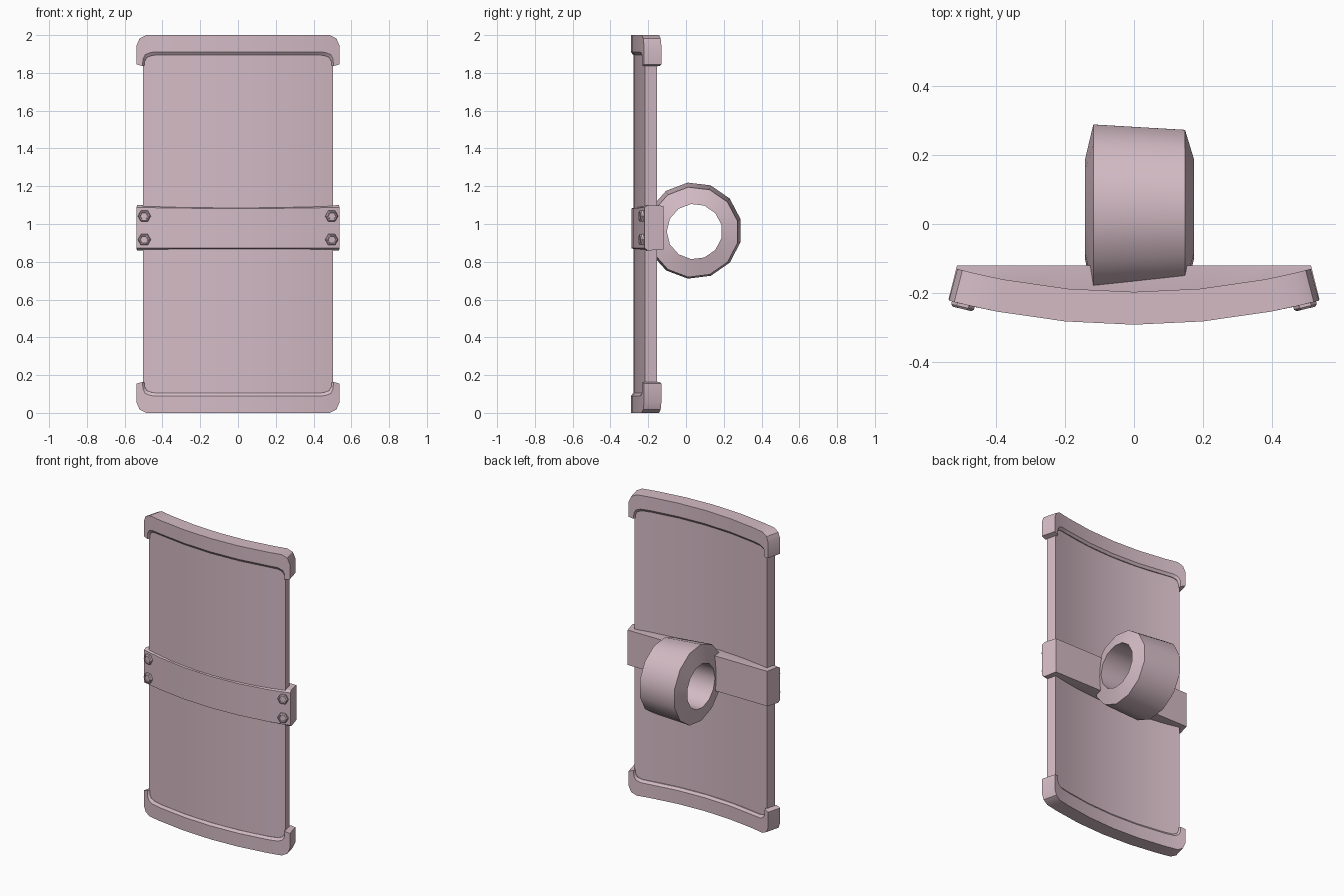
import bpy, bmesh, math
from mathutils import Matrix, Vector

if "Cube" in bpy.data.objects:
    bpy.data.objects.remove(bpy.data.objects["Cube"])

R, FRONT = 2.1, -0.292          # radius of the curved front and its foremost y

mat = bpy.data.materials.new("dusty pink")
mat.diffuse_color = (0.66, 0.50, 0.56, 1)
mat.use_nodes = True
mat.node_tree.nodes["Principled BSDF"].inputs["Base Color"].default_value = mat.diffuse_color


def bend(u, d, z):
    """u = distance along the curved front, d = depth behind it."""
    a = u / R
    return Vector(((R - d) * math.sin(a), FRONT + R - (R - d) * math.cos(a), z))


def finish(name, bm, smooth=True):
    bmesh.ops.recalc_face_normals(bm, faces=bm.faces)
    me = bpy.data.meshes.new(name)
    bm.to_mesh(me)
    bm.free()
    ob = bpy.data.objects.new(name, me)
    bpy.context.collection.objects.link(ob)
    me.materials.append(mat)
    if smooth:
        bpy.ops.object.select_all(action='DESELECT')
        ob.select_set(True)
        bpy.context.view_layer.objects.active = ob
        bpy.ops.object.shade_smooth_by_angle(angle=math.radians(30))
    return ob


def loft(name, sections, closed=False, smooth=True):
    """Skin a list of closed cross-sections; cap the ends unless closed."""
    bm = bmesh.new()
    rows = [[bm.verts.new(p) for p in s] for s in sections]
    n = len(rows[0])
    pairs = list(zip(rows, rows[1:])) + ([(rows[-1], rows[0])] if closed else [])
    for a, b in pairs:
        for i in range(n):
            j = (i + 1) % n
            bm.faces.new((a[i], a[j], b[j], b[i]))
    if not closed:
        bm.faces.new(rows[0])
        bm.faces.new(rows[-1])
    return finish(name, bm, smooth)


# curved plate
us = [-0.51 + 1.02 * i / 10 for i in range(11)]
loft("shield_plate", [[bend(u, 0.014, 0.04), bend(u, 0.078, 0.04),
                       bend(u, 0.078, 1.96), bend(u, 0.014, 1.96)] for u in us])

# end caps: outer (u, z) and inner (u, z) for the right half, mirrored
half = [((0.0, 0.0), (0.0, 0.105)), ((0.2, 0.0), (0.2, 0.105)),
        ((0.4, 0.0), (0.4, 0.105)), ((0.49, 0.0), (0.46, 0.107)),
        ((0.527, 0.018), (0.49, 0.118)), ((0.543, 0.055), (0.502, 0.138)),
        ((0.543, 0.155), (0.505, 0.165))]
path = [((-o[0], o[1]), (-i[0], i[1])) for o, i in reversed(half[1:])] + half
for name, flip in (("bottom_trim", False), ("top_trim", True)):
    secs = []
    for o, i in path:
        pts = [(o, 0.012, 0.0), (o, 0.0, 0.12), (i, 0.0, 0.0), (i, 0.015, 0.0)]
        mid = (i[0] + (o[0] - i[0]) * 0.15, i[1] + (o[1] - i[1]) * 0.15)
        pts = [(o, 0.0), (o, 0.095), (mid, 0.095), (i, 0.083), (i, 0.012), (mid, 0.0)]
        secs.append([bend(p[0], d, 2 - p[1] if flip else p[1]) for p, d in pts])
    loft(name, secs)

# cross band: curved front, flat back
secs = []
for u in (-0.545, -0.4, -0.2, 0, 0.2, 0.4, 0.545):
    k = 0.012 * (1 - (u / 0.545) ** 2)
    lo, hi = 0.86, 1.10
    bx = bend(u, 0.1, 0).x
    secs.append([bend(u, 0.003, lo + 0.012), bend(u, 0.003, hi - 0.012 - k * 0.5),
                 bend(u, 0.02, hi - k), Vector((bx, -0.12, hi - 0.004)),
                 Vector((bx, -0.12, lo + 0.004)), bend(u, 0.02, lo + k * 0.5)])
loft("cross_band", secs)

# hexagonal bolts, each with a raised rim and shallow centre
for side in (-1, 1):
    for z in (0.917, 1.042):
        u = side * 0.5
        base = bend(u, 0, z)
        rot = Matrix.Rotation(u / R, 3, 'Z')
        secs = []
        for r, h in ((0.034, 0.006), (0.034, -0.008), (0.028, -0.014),
                     (0.022, -0.014), (0.020, -0.010)):
            secs.append([base + rot @ Vector((r * math.cos(k * math.pi / 3), h,
                                              r * math.sin(k * math.pi / 3)))
                         for k in range(6)])
        loft("bolt", secs, smooth=False)

# grip ring behind the band: outer wall tapers, end faces bulge to the hole
N = 13
secs = []
for x, r, cy, cz in ((-0.118, 0.256, 0.040, 0.965), (0.148, 0.240, 0.040, 0.957),
                     (0.174, 0.147, 0.045, 0.96), (-0.142, 0.147, 0.045, 0.96)):
    secs.append([Vector((x, cy + r * math.cos(a), cz + r * math.sin(a)))
                 for a in (math.radians(97) + 2 * math.pi * i / N for i in range(N))])
loft("grip_ring", secs, closed=True)
